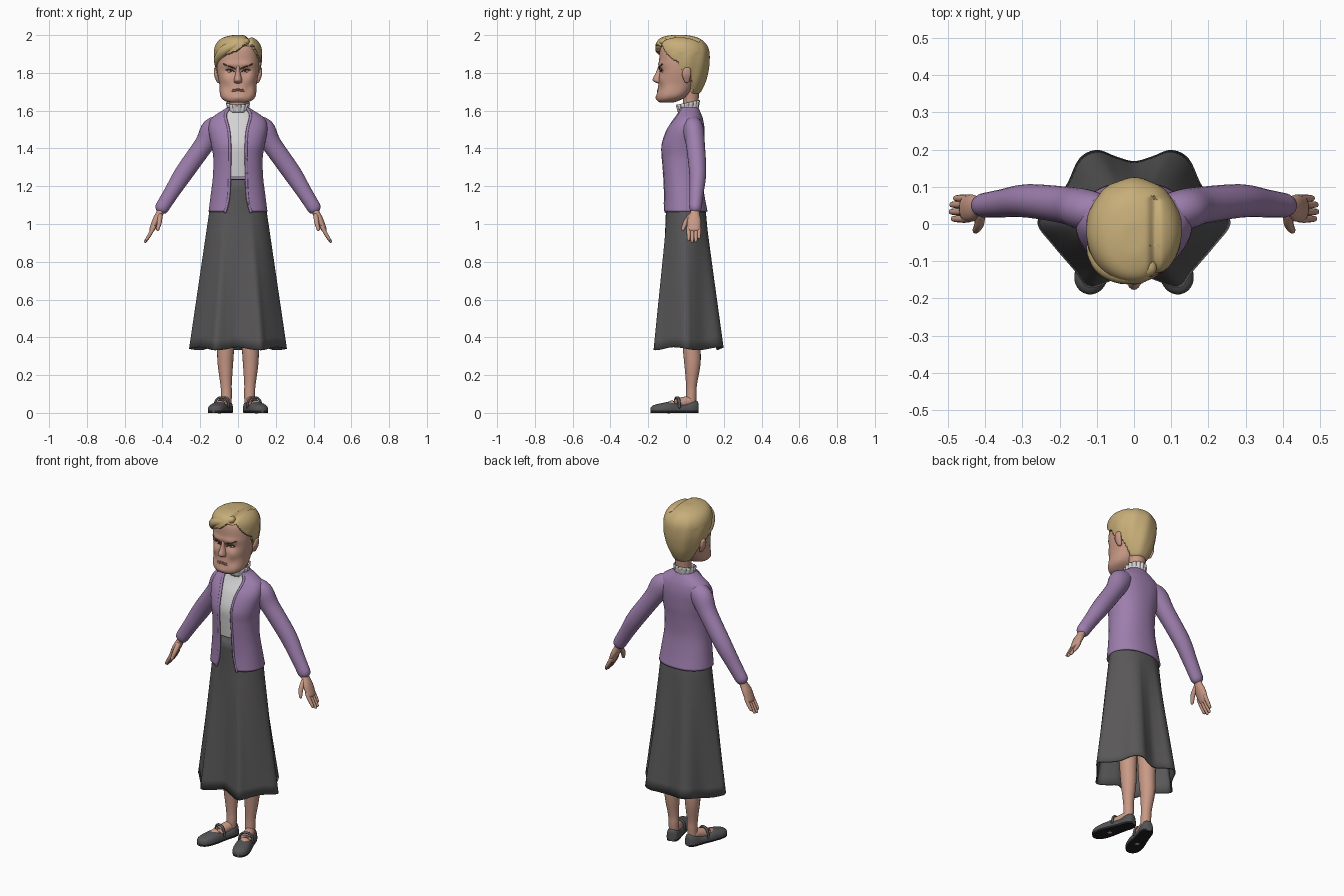
import bpy, bmesh, math
from mathutils import Vector

if "Cube" in bpy.data.objects:
    bpy.data.objects.remove(bpy.data.objects["Cube"])

def mat(name, r, g, b):
    m = bpy.data.materials.new(name)
    m.diffuse_color = (r, g, b, 1)
    m.use_nodes = True
    m.node_tree.nodes["Principled BSDF"].inputs["Base Color"].default_value = m.diffuse_color
    return m

SKIN = mat("skin", .58, .32, .24)
HAIR = mat("blond_hair", .57, .42, .19)
LILAC = mat("lilac_knit", .34, .21, .42)
WHITE = mat("white_blouse", .66, .65, .66)
SKIRT = mat("grey_cloth", .10, .096, .096)
SHOE = mat("shoe_leather", .09, .09, .095)
SOLE = mat("black_sole", .015, .015, .015)
BROW = mat("dark_brow", .10, .05, .03)
LIP = mat("lip", .42, .19, .15)

def smooth(pts, k=4, closed=False):
    """Catmull-Rom interpolation of tuples."""
    n, out = len(pts), []
    get = (lambda i: pts[i % n]) if closed else (lambda i: pts[max(0, min(n - 1, i))])
    for i in range(n if closed else n - 1):
        for j in range(k):
            t = j / k
            out.append(tuple(.5 * (2*b + (c - a)*t + (2*a - 5*b + 4*c - d)*t*t + (3*b - a - 3*c + d)*t**3)
                             for a, b, c, d in zip(get(i-1), get(i), get(i+1), get(i+2))))
    return out if closed else out + [tuple(pts[-1])]

def loft(name, rings, material, closed=True, cap=True, thick=0, angle=50):
    bm = bmesh.new()
    vs = [[bm.verts.new(p) for p in r] for r in rings]
    n = len(rings[0])
    for a, b in zip(vs, vs[1:]):
        for i in range(n if closed else n - 1):
            j = (i + 1) % n
            bm.faces.new((a[i], a[j], b[j], b[i]))
    if cap:
        bm.faces.new(vs[0])
        bm.faces.new(vs[-1])
    bmesh.ops.recalc_face_normals(bm, faces=bm.faces)
    me = bpy.data.meshes.new(name)
    bm.to_mesh(me)
    bm.free()
    ob = bpy.data.objects.new(name, me)
    bpy.context.collection.objects.link(ob)
    me.materials.append(material)
    bpy.ops.object.select_all(action='DESELECT')
    ob.select_set(True)
    bpy.context.view_layer.objects.active = ob
    bpy.ops.object.shade_smooth_by_angle(angle=math.radians(angle))
    if thick:
        s = ob.modifiers.new("thickness", 'SOLIDIFY')
        s.thickness, s.offset = thick, 0
    return ob

def spow(v, p):
    return math.copysign(abs(v) ** p, v)

def section(lv, a, p=1):
    """Point on a level (z, half width, front y, back y); a = 0 faces front."""
    z, w, f, b = lv
    return Vector((w * spow(math.sin(a), p), (f + b)/2 - (b - f)/2 * spow(math.cos(a), p), z))

def stack(tab, p=1, seg=32, k=4):
    return [[section(l, 2*math.pi*i/seg, p) for i in range(seg)] for l in smooth(tab, k)]

def tube(name, pts, material, seg=14, k=4):
    """Rounded tube through (x, y, z, radius in y, other radius)."""
    ps = smooth(pts, k)
    c = [Vector(p[:3]) for p in ps]
    fr = []
    for i, p in enumerate(ps):
        t = (c[min(i+1, len(c)-1)] - c[max(i-1, 0)]).normalized()
        fr.append((c[i], t, p[3], p[4]))
    def end(f, s):
        return [(f[0] + f[1]*s*min(f[2:])*math.sin(q), f[1], f[2]*math.cos(q), f[3]*math.cos(q)) for q in (.5, 1, 1.4)]
    rings = []
    for o, t, ru, rv in end(fr[0], -1)[::-1] + fr + end(fr[-1], 1):
        u = Vector((0, 1, 0)) if abs(t.y) < .9 else Vector((0, 0, 1))
        u = (u - t * u.dot(t)).normalized()
        v = t.cross(u)
        rings.append([o + u*ru*math.cos(2*math.pi*i/seg) + v*rv*math.sin(2*math.pi*i/seg) for i in range(seg)])
    return loft(name, rings, material)

def ball(name, c, r, material):
    lv = [(c[2] - r[2]*math.cos(q), c[0], r[0]*math.sin(q), r[1]*math.sin(q)) for q in [.08 + 2.98*i/12 for i in range(13)]]
    return loft(name, [[(x + w*math.sin(i*math.pi/8), c[1] - d*math.cos(i*math.pi/8), z) for i in range(16)] for z, x, w, d in lv], material)

def bump(x, z, cx, cz, sx, sz):
    return math.exp(-((x - cx)/sx)**2 - ((z - cz)/sz)**2)

def lerp(x, table):
    for (a, b), (c, d) in zip(table, table[1:]):
        if x <= c:
            return b + (d - b) * max(0, (x - a)/(c - a))
    return table[-1][1]

# Head with sunken eyes, brow ridge, cheekbones and mouth
head_tab = [(1.643, .035, -.135, -.07), (1.652, .07, -.15, -.04), (1.68, .094, -.155, .01), (1.74, .099, -.146, .05),
            (1.80, .109, -.142, .07), (1.86, .112, -.142, .08), (1.92, .105, -.138, .08), (1.95, .09, -.12, .07), (1.972, .055, -.085, .04)]
head_levels = smooth(head_tab, 6)

def relief(x, z):
    x = abs(x)
    return (.014*bump(x, z, .042, 1.808, .024, .016) - .008*bump(x, z, .04, 1.845, .045, .014)
            - .006*bump(x, z, .065, 1.765, .025, .022) + .006*bump(x, z, .055, 1.715, .02, .025)
            - .006*bump(x, z, 0, 1.668, .03, .014))

def face_y(x, z):
    lv = min(head_levels, key=lambda l: abs(l[0] - z))
    a = math.asin((abs(x)/lv[1]) ** (1/.85))
    return section(lv, a, .85).y + relief(x, z)

rings = stack(head_tab, .85, 64, 6)
for r in rings:
    for v in r:
        if v.y < -.04:
            v.y += relief(v.x, v.z)
loft("head", rings, SKIN)
loft("nose", stack([(1.742, .012, -.14, -.11), (1.75, .021, -.163, -.11), (1.765, .021, -.177, -.11), (1.80, .013, -.16, -.11),
                    (1.83, .011, -.149, -.11), (1.85, .012, -.14, -.11)], 1, 20), SKIN)
tube("neck", [(0, .02, 1.57, .043, .046), (0, .025, 1.65, .041, .044), (0, .025, 1.74, .05, .055)], SKIN, 24)
for z, h in ((1.715, .004), (1.707, .005)):
    tube("lip", [(x, face_y(x, z) + .001, z - abs(x)*.15, .004, h*.7) for x in (-.03, -.015, 0, .015, .03)], LIP, 8)
for s in (-1, 1):
    ball("eye", (s*.042, face_y(.042, 1.808) + .001, 1.808), (.015, .006, .006), WHITE)
    ball("iris", (s*.040, face_y(.040, 1.808) - .003, 1.809), (.006, .004, .0055), BROW)
    tube("eyelid", [(s*x, face_y(x, z) - .001, z, .004, .003) for x, z in ((.02, 1.808), (.042, 1.818), (.064, 1.815))], BROW, 8)
    tube("brow", [(s*x, face_y(x, z), z, .004, .004) for x, z in ((.016, 1.822), (.04, 1.833), (.075, 1.846))], BROW, 8)
    tube("ear", [(s*.105, .005, 1.757, .014, .01), (s*.115, .003, 1.79, .024, .012), (s*.116, .006, 1.818, .02, .012)], SKIN)

# Hair: full cap with a side parting, tucked under the skin over the face
hair_tab = [(1.685, .045, -.06, .06), (1.70, .068, -.10, .08), (1.75, .095, -.13, .104), (1.80, .113, -.145, .117), (1.86, .126, -.152, .124),
            (1.92, .127, -.162, .121), (1.96, .112, -.156, .10), (1.985, .082, -.135, .065), (1.998, .04, -.09, .015), (2.0, .012, -.05, -.02)]
rings = stack(hair_tab, 1, 96, 8)
for r in rings:
    for v in r:
        z_line = lerp(v.x, [(-.125, 1.84), (-.09, 1.885), (0, 1.915), (.04, 1.95), (.075, 1.95), (.125, 1.85)])
        y_line = lerp(v.z, [(1.70, .035), (1.75, .03), (1.785, .015), (1.80, -.025), (1.86, -.05), (1.95, -.10)])
        if v.z < z_line and v.y < y_line:
            v.x *= .7
            v.y = -.02 + (v.y + .02) * .7
        elif v.z > 1.9 and v.y < .07:
            g = math.exp(-((v.x - .055)/.012)**2)
            v.z -= .012*g
            v.y += .012*g * (v.y < -.06)
        else:
            k = 1 + .012*math.sin(9*math.atan2(v.x, v.y) + 14*v.z)
            v.x *= k
            v.y *= k
loft("hair", rings, HAIR)
tube("fringe_swoop", [(.04, -.115, 1.965, .025, .02), (-.02, -.135, 1.945, .027, .025), (-.075, -.115, 1.915, .028, .028),
                      (-.107, -.07, 1.875, .025, .02), (-.113, -.04, 1.84, .012, .01)], HAIR, 18)

# Blouse and open cardigan share one torso profile
torso = [(1.065, .150, -.115, .108), (1.15, .139, -.112, .092), (1.25, .127, -.116, .08), (1.35, .125, -.124, .084), (1.42, .136, -.125, .09),
         (1.50, .150, -.097, .092), (1.55, .14, -.065, .085), (1.58, .105, -.048, .075), (1.60, .072, -.044, .066), (1.612, .056, -.042, .06)]
loft("blouse", stack([(z, w - .01, f + .009, b - .009) for z, w, f, b in torso if z > 1.2], .9, 48), WHITE)
gap_tab = [(1.065, .064), (1.10, .05), (1.2, .042), (1.4, .038), (1.5, .045), (1.56, .062), (1.58, .064), (1.612, .046)]
rings, bands = [], []
for lv in smooth(torso, 5):
    a0 = math.asin((lerp(lv[0], gap_tab)/lv[1]) ** (1/.9))
    rings.append([section(lv, a0 + (2*math.pi - 2*a0)*i/56, .9) for i in range(57)])
    bands.append(rings[-1][0])
loft("cardigan", rings, LILAC, closed=False, cap=False, thick=.012)
for s in (-1, 1):
    tube("cardigan_band", [(s*(v.x + .004), v.y, v.z, .008, .008) for v in bands[::4]], LILAC, 8, 2)
    for z in (1.11, 1.19, 1.27, 1.35, 1.43):
        if s > 0:
            v = min(bands, key=lambda q: abs(q.z - z))
            ball("cardigan_button", (v.x + .006, v.y - .006, z), (.006, .004, .006), LILAC)

# Ruffled collar
loft("collar", [[((.05 + .007*t + .005*t*math.sin(14*a)) * math.sin(a),
                  .01 - (.05 + .007*t + .005*t*math.sin(14*a)) * math.cos(a), 1.59 + t*(.053 - .012*math.cos(a)))
                 for a in [2*math.pi*i/112 for i in range(112)]] for t in (0, .3, .6, .8, 1)], WHITE, cap=False, thick=.006)

# Skirt flares from an oval waist to a folded hem
half = [(.06, -.148), (.12, -.168), (.155, -.125), (.215, -.055), (.255, 0), (.232, .04), (.18, .10), (.145, .172), (.10, .195), (.05, .178)]
hem = smooth([(0, -.13)] + half + [(0, .165)] + [(-x, y) for x, y in half[::-1]], 5, True)
rings = []
for i in range(17):
    z = 1.235 - .895*i/16
    t = max(0, (1.08 - z)/.74)
    top = (z, lerp(z, [(1.07, .146), (1.235, .116)]), lerp(z, [(1.07, -.102), (1.235, -.103)]), lerp(z, [(1.07, .10), (1.235, .066)]))
    ring = []
    for x, y in hem:
        o = section(top, math.atan2(x/.25, -y/.18))
        ring.append((o.x + (x - o.x)*t, o.y + (y - o.y)*t, z - .008*t*math.cos(5*math.atan2(x, y))))
    rings.append(ring)
loft("skirt", rings, SKIRT, cap=False, thick=.008)
loft("skirt_waist", [rings[0], [(x*.9, y*.9, z + .004) for x, y, z in rings[0]]], SKIRT)

# Limbs, mirrored left and right
for s in (-1, 1):
    def limb(name, pts, m, **kw):
        return tube(name, [(s*p[0],) + tuple(p[1:]) for p in pts], m, **kw)
    limb("sleeve", [(.075, .03, 1.53, .045, .045), (.13, .038, 1.50, .055, .064), (.18, .05, 1.42, .05, .052), (.285, .062, 1.272, .045, .049),
                    (.35, .056, 1.17, .038, .041), (.402, .05, 1.087, .033, .037)], LILAC, seg=24)
    limb("palm", [(.395, .049, 1.10, .023, .02), (.413, .047, 1.06, .025, .02), (.433, .043, 1.02, .036, .02), (.455, .042, .972, .035, .015)], SKIN)
    for y, n in ((.014, .065), (.033, .075), (.052, .072), (.069, .055)):
        limb("finger", [(.445, y, .985, .0105, .011), (.445 + n*.3, y, .985 - n*.55, .0105, .0105), (.445 + n*.6, y, .985 - n*1.03, .008, .008)], SKIN, seg=10)
    limb("thumb", [(.413, .028, 1.045, .014, .014), (.416, .0, 1.01, .014, .013), (.425, -.017, .972, .009, .009)], SKIN, seg=10)
    limb("leg", [(.068, .03, .55, .055, .055), (.066, .03, .36, .048, .046), (.067, .034, .26, .043, .041), (.063, .029, .15, .029, .030),
                 (.061, .028, .10, .028, .029), (.062, .025, .05, .028, .027)], SKIN, seg=20)

    def foot(l, w, z):
        return Vector((s*(.052 + .298*l + .954*w), .063 - .954*l + .298*w, z))
    limb("foot", [(abs(foot(l, 0, 0).x), foot(l, 0, 0).y, z, .03, r) for l, z, r in ((.045, .06, .028), (.10, .05, .03), (.16, .028, .034))], SKIN)
    # Strap shoe with a dark sole
    rings = []
    for l, w, h in smooth([(0, .014, .055), (.008, .028, .066), (.035, .037, .068), (.075, .038, .05), (.12, .042, .049), (.155, .046, .058),
                           (.20, .047, .052), (.237, .039, .043), (.256, .022, .033), (.262, .006, .022)], 4):
        arc = [foot(l, w*spow(math.cos(q), .8), .012 + (h - .012)*math.sin(q)**.8) for q in [math.pi*i/16 for i in range(17)]]
        rings.append(arc + [foot(l, -w*.93, 0), foot(l, 0, 0), foot(l, w*.93, 0)])
    shoe = loft("shoe", rings, SHOE)
    shoe.data.materials.append(SOLE)
    for p in shoe.data.polygons:
        p.material_index = int(p.center.z < .0085)
    pts = [foot(.115, w, z) for w, z in ((-.04, .03), (-.034, .062), (-.015, .08), (.015, .08), (.034, .062), (.04, .03))]
    tube("shoe_strap", [(*p, .008, .006) for p in pts], SHOE, 10)
